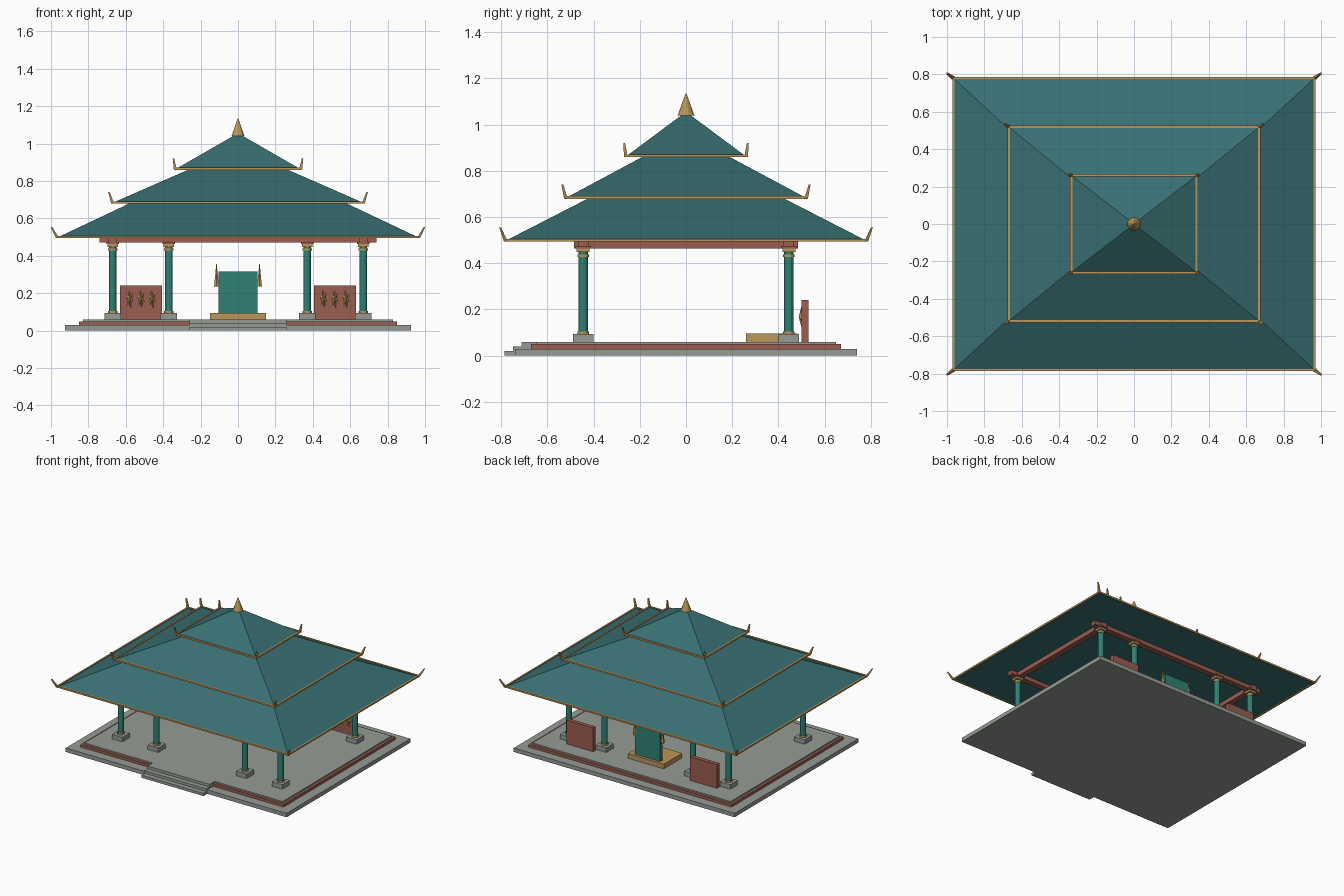
import bpy, bmesh, math
from mathutils import Vector

if "Cube" in bpy.data.objects:
    bpy.data.objects.remove(bpy.data.objects["Cube"])


def mat(name, col):
    m = bpy.data.materials.new(name)
    m.diffuse_color = (*col, 1)
    m.use_nodes = True
    m.node_tree.nodes["Principled BSDF"].inputs["Base Color"].default_value = m.diffuse_color
    return m


ROOF = mat("roof_teal", (0.04, 0.16, 0.17))
GREEN = mat("column_green", (0.03, 0.22, 0.18))
WOOD = mat("red_wood", (0.33, 0.11, 0.08))
GOLD = mat("gold", (0.50, 0.31, 0.10))
STONE = mat("stone", (0.30, 0.33, 0.30))


def finish(name, bm, m):
    bmesh.ops.recalc_face_normals(bm, faces=bm.faces)
    me = bpy.data.meshes.new(name)
    bm.to_mesh(me)
    bm.free()
    me.materials.append(m)
    ob = bpy.data.objects.new(name, me)
    bpy.context.collection.objects.link(ob)
    return ob


def add_box(bm, x0, x1, y0, y1, z0, z1):
    vs = bmesh.ops.create_cube(bm, size=1)["verts"]
    for v in vs:
        v.co = Vector((x1 if v.co.x > 0 else x0, y1 if v.co.y > 0 else y0,
                       z1 if v.co.z > 0 else z0))


def box(name, m, *dims):
    bm = bmesh.new()
    add_box(bm, *dims)
    return finish(name, bm, m)


def cone(name, m, r1, r2, x, y, z0, z1, sides=8):
    bm = bmesh.new()
    bmesh.ops.create_cone(bm, cap_ends=True, segments=sides, radius1=r1, radius2=r2, depth=z1 - z0)
    bmesh.ops.translate(bm, verts=bm.verts, vec=(x, y, (z0 + z1) / 2))
    return finish(name, bm, m)


def bridge(bm, low, high):
    """Closed solid between two four-point rings."""
    a, b = [bm.verts.new(p) for p in low], [bm.verts.new(p) for p in high]
    bm.faces.new(a)
    bm.faces.new(b)
    for i in range(4):
        j = (i + 1) % 4
        bm.faces.new((a[i], a[j], b[j], b[i]))


def rect(x, y, z, cx=0, cy=0):
    return [(cx + sx * x, cy + sy * y, z) for sx, sy in ((-1, -1), (1, -1), (1, 1), (-1, 1))]


# Stepped platform
box("ground_slab", STONE, -.925, .925, -.74, .74, 0, .03)
box("red_platform", WOOD, -.85, .85, -.67, .67, .03, .05)
box("floor", STONE, -.83, .83, -.65, .65, .05, .06)
for i in range(3):
    box("front_step", STONE, -.26, .26, -.785 + i * .037, -.64, i * .02, i * .02 + .02)

# Columns with plinths, rings and capitals
for x in (-.67, -.37, .37, .67):
    for y in (-.445, .445):
        box("column_plinth", STONE, x - .044, x + .044, y - .044, y + .044, .06, .094)
        cone("column", GREEN, .021, .021, x, y, .09, .47, 12)
        for z in (.093, .427):
            cone("column_ring", GOLD, .025, .025, x, y, z, z + .012, 12)
        box("column_capital", GOLD, x - .028, x + .028, y - .028, y + .028, .448, .463)
        box("column_bracket", WOOD, x - .034, x + .034, y - .034, y + .034, .463, .475)

# Roof beams
for s in (-1, 1):
    box("long_beam", WOOD, -.74, .74, s * .445 - .022, s * .445 + .022, .47, .5)
    box("cross_beam", WOOD, s * .67 - .022, s * .67 + .022, -.485, .485, .465, .498)

# Roof tiers: eave half sizes, eave height, top half sizes, top height, horn lean
TIERS = [(.965, .78, .5, .57, .415, .685, .033),
         (.67, .52, .685, .255, .18, .865, .02),
         (.335, .26, .865, .006, .005, 1.052, .01)]
for ex, ey, z, tx, ty, tz, lean in TIERS:
    bm = bmesh.new()
    bridge(bm, rect(ex - .004, ey - .004, z), rect(tx, ty, tz))
    finish("roof_tier", bm, ROOF)
    # gold eave trim
    bm = bmesh.new()
    for s in (-1, 1):
        add_box(bm, -ex, ex, s * ey - .006, s * ey + .006, z - .006, z + .006)
        add_box(bm, s * ex - .006, s * ex + .006, -ey, ey, z - .006, z + .006)
    finish("eave_trim", bm, GOLD)
    # upturned corner horns
    bm = bmesh.new()
    for sx in (-1, 1):
        for sy in (-1, 1):
            bridge(bm, rect(.008, .008, z - .005, sx * ex, sy * ey),
                   rect(.004, .004, z + .055, sx * (ex + lean), sy * (ey + lean * .75)))
    finish("corner_horns", bm, GOLD)

cone("finial", GOLD, .036, .002, 0, 0, 1.04, 1.135, 10)

# Altar at the back
box("altar_base", GOLD, -.15, .15, .26, .48, .06, .095)
box("altar_back", GREEN, -.105, .105, .43, .46, .095, .315)
for s in (-1, 1):
    cone("altar_spike", GOLD, .015, .001, s * .115, .445, .235, .36, 6)

# Carved rear screens, each with three raised ornaments
for s in (-1, 1):
    box("rear_screen", WOOD, s * .518 - .112, s * .518 + .112, .5, .53, .06, .24)
    for k in (-1, 0, 1):
        bm = bmesh.new()
        cx = s * .518 + k * .06
        ring = []
        for i in range(12):
            a, r = math.pi * (i + .5) / 6, 1 if i % 2 else .55
            ring.append(bm.verts.new((cx + .02 * r * math.cos(a), .501, .168 + .053 * r * math.sin(a))))
        tip = bm.verts.new((cx, .488, .168))
        bm.faces.new(ring)
        for i in range(12):
            bm.faces.new((ring[i], ring[(i + 1) % 12], tip))
        finish("screen_ornament", bm, GOLD)
